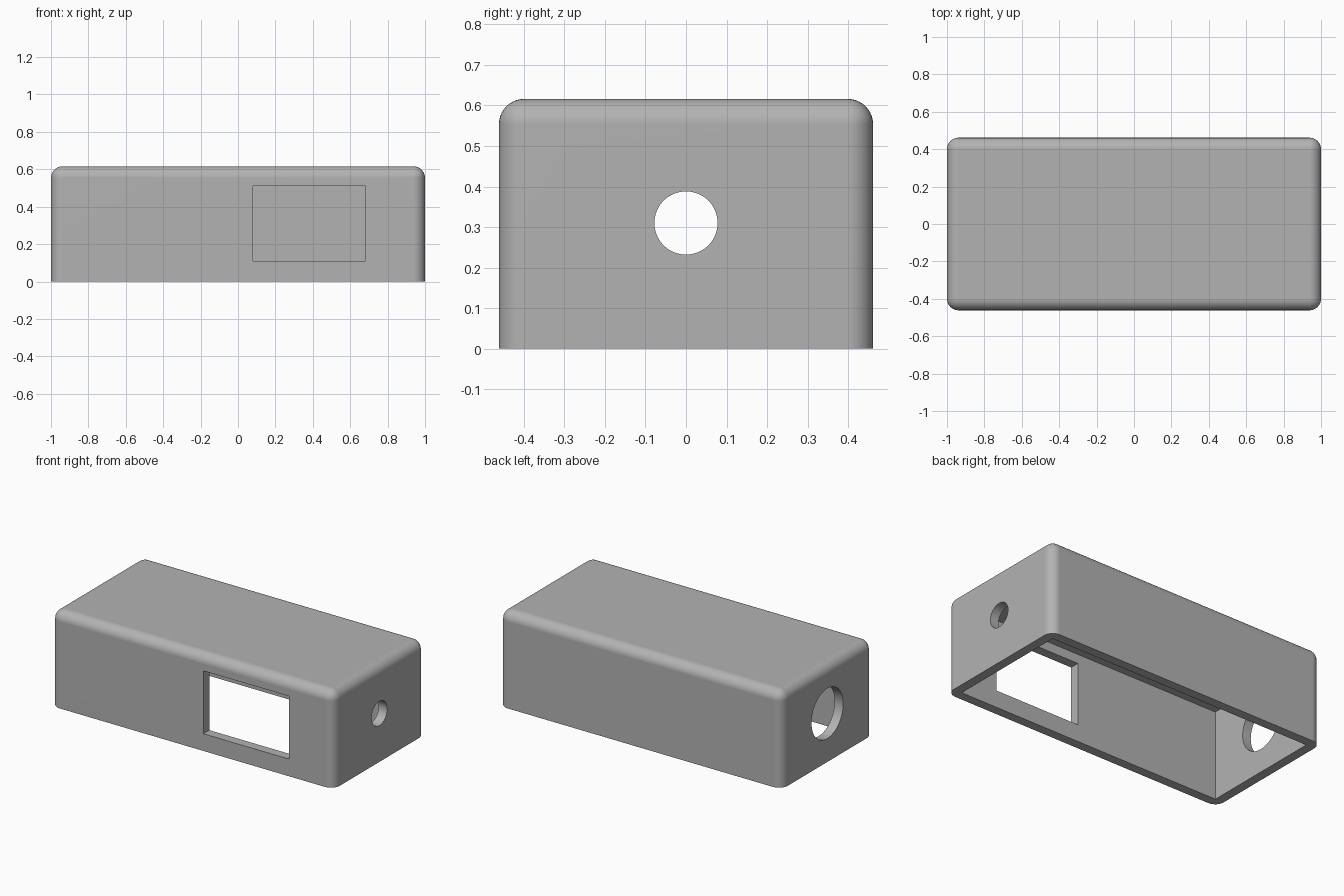
import bpy
import bmesh
from math import pi
from mathutils import Matrix

old = bpy.data.objects.get("Cube")
if old:
    bpy.data.objects.remove(old, do_unlink=True)

LENGTH, DEPTH, HEIGHT = 2.0, 0.923, 0.616
FILLET, WALL, ROOF = 0.062, 0.06, 0.045
MID_Z = 0.31

grey = bpy.data.materials.new("plain grey")
grey.use_nodes = True
COLOUR = (0.45, 0.45, 0.45, 1)
grey.diffuse_color = COLOUR
grey.node_tree.nodes["Principled BSDF"].inputs["Base Color"].default_value = COLOUR


def add_object(name, bm):
    mesh = bpy.data.meshes.new(name)
    bm.to_mesh(mesh)
    bm.free()
    mesh.materials.append(grey)
    obj = bpy.data.objects.new(name, mesh)
    bpy.context.collection.objects.link(obj)
    return obj


def box(name, size, centre, fillet=0):
    bm = bmesh.new()
    bmesh.ops.create_cube(bm, size=1, matrix=Matrix.Translation(centre) @ Matrix.Diagonal((*size, 1)))
    if fillet:
        # Round every edge except those of the open underside
        bottom = centre[2] - size[2] / 2 + 0.001
        edges = [e for e in bm.edges if any(v.co.z > bottom for v in e.verts)]
        bmesh.ops.bevel(bm, geom=edges, offset=fillet, segments=10, profile=0.5, affect='EDGES')
    return add_object(name, bm)


def round_cutter(name, radius, x):
    bm = bmesh.new()
    place = Matrix.Translation((x, 0, MID_Z)) @ Matrix.Rotation(pi / 2, 4, 'Y')
    bmesh.ops.create_cone(bm, cap_ends=True, segments=64, radius1=radius, radius2=radius,
                          depth=0.3, matrix=place)
    return add_object(name, bm)


# Outer shell, rounded on the top and upright edges
shell = box("enclosure_shell", (LENGTH, DEPTH, HEIGHT), (0, 0, HEIGHT / 2), FILLET)

# Cavity open at the bottom, front window and the two end holes
inner_top = HEIGHT - ROOF
cutters = [
    box("cavity_cutter", (LENGTH - 2 * WALL, DEPTH - 2 * WALL, inner_top + 0.2),
        (0, 0, (inner_top - 0.2) / 2)),
    box("window_cutter", (0.604, 0.3, 0.402), (0.381, -DEPTH / 2, 0.311)),
    round_cutter("small_hole_cutter", 0.078, LENGTH / 2),
    round_cutter("large_hole_cutter", 0.16, -LENGTH / 2),
]
bpy.context.view_layer.objects.active = shell
for cutter in cutters:
    cutter.hide_render = True
    cut = shell.modifiers.new(cutter.name, 'BOOLEAN')
    cut.operation = 'DIFFERENCE'
    cut.solver = 'EXACT'
    cut.object = cutter
    bpy.ops.object.modifier_apply(modifier=cut.name)
    bpy.data.objects.remove(cutter, do_unlink=True)

# Smooth fillets, crisp openings, flat walls
for obj in bpy.context.selected_objects:
    obj.select_set(False)
shell.select_set(True)
bpy.ops.object.shade_smooth_by_angle(angle=pi / 6)
normals = shell.modifiers.new("flat_walls", 'WEIGHTED_NORMAL')
normals.keep_sharp = True
